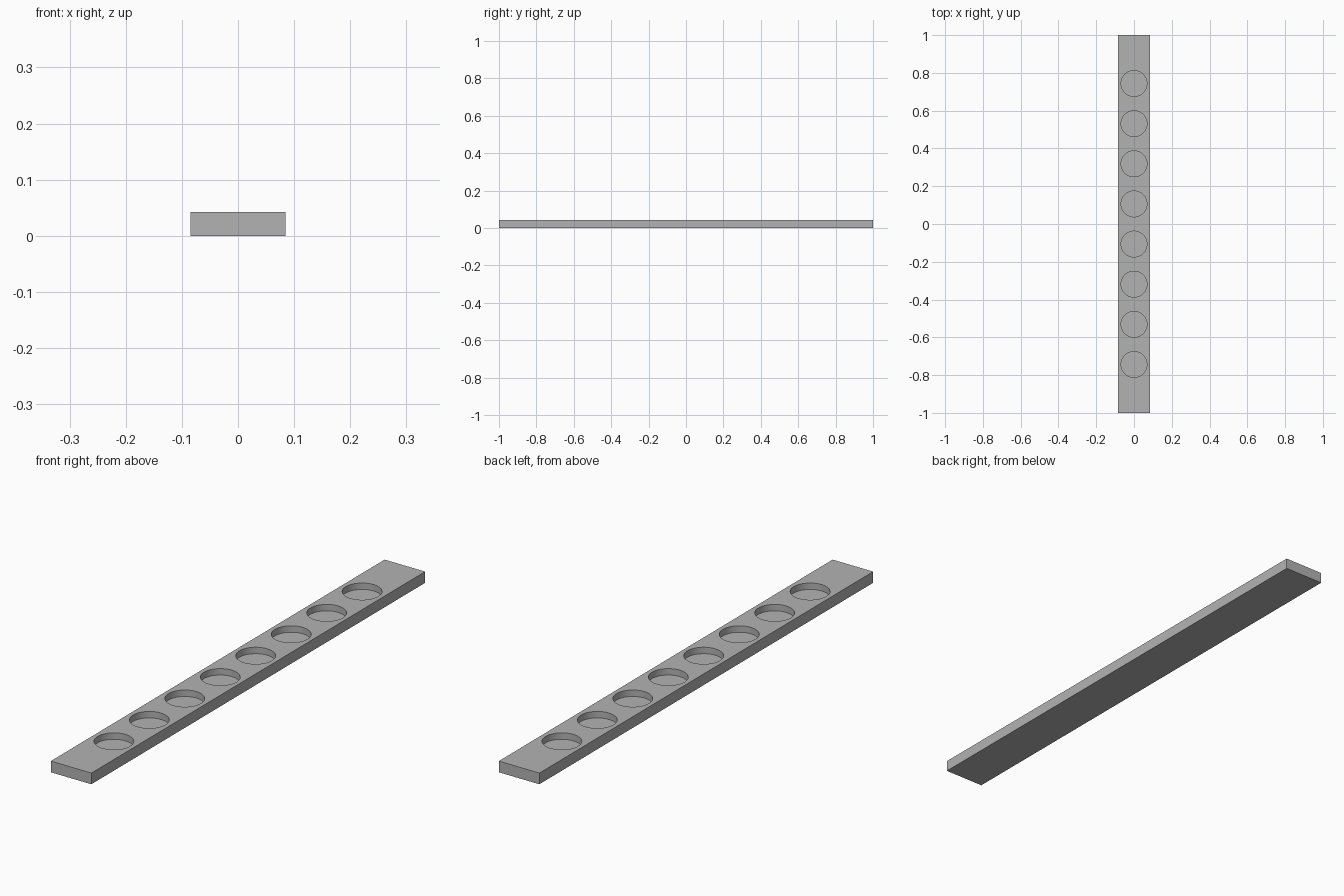
import bpy
import bmesh
from mathutils import Matrix, Vector

WIDTH, LENGTH, HEIGHT = 0.17, 2.0, 0.0425
HOLES, PITCH, RADIUS, DEPTH = 8, 0.2125, 0.0685, 0.0245

cube = bpy.data.objects.get("Cube")
if cube:
    bpy.data.objects.remove(cube, do_unlink=True)

# Single grey material
grey = bpy.data.materials.new("plain grey")
grey.use_nodes = True
color = (0.45, 0.45, 0.45, 1)
grey.diffuse_color = color
grey.node_tree.nodes["Principled BSDF"].inputs["Base Color"].default_value = color


def add_object(name, bm):
    mesh = bpy.data.meshes.new(name)
    bm.to_mesh(mesh)
    bm.free()
    mesh.materials.append(grey)
    obj = bpy.data.objects.new(name, mesh)
    bpy.context.collection.objects.link(obj)
    return obj


# Long flat bar
bm = bmesh.new()
bmesh.ops.create_cube(bm, size=1, matrix=Matrix.Translation((0, 0, HEIGHT / 2))
                      @ Matrix.Diagonal((WIDTH, LENGTH, HEIGHT, 1)))
bar = add_object("holder_bar", bm)

# Row of round cutters for the blind recesses
bm = bmesh.new()
for i in range(HOLES):
    y = (i - (HOLES - 1) / 2) * PITCH
    center = Vector((0, y, HEIGHT))
    bmesh.ops.create_cone(bm, cap_ends=True, segments=64, radius1=RADIUS,
                          radius2=RADIUS, depth=2 * DEPTH,
                          matrix=Matrix.Translation(center))
cutter = add_object("recess_cutters", bm)
cutter.hide_render = True

# Cut the recesses and remove the helper
cut = bar.modifiers.new("recesses", "BOOLEAN")
cut.operation = "DIFFERENCE"
cut.solver = "EXACT"
cut.object = cutter
bpy.ops.object.select_all(action="DESELECT")
bpy.context.view_layer.objects.active = bar
bar.select_set(True)
bpy.ops.object.modifier_apply(modifier=cut.name)
bpy.data.objects.remove(cutter, do_unlink=True)

# Smooth recess walls, sharp rims
bpy.ops.object.shade_smooth_by_angle()
